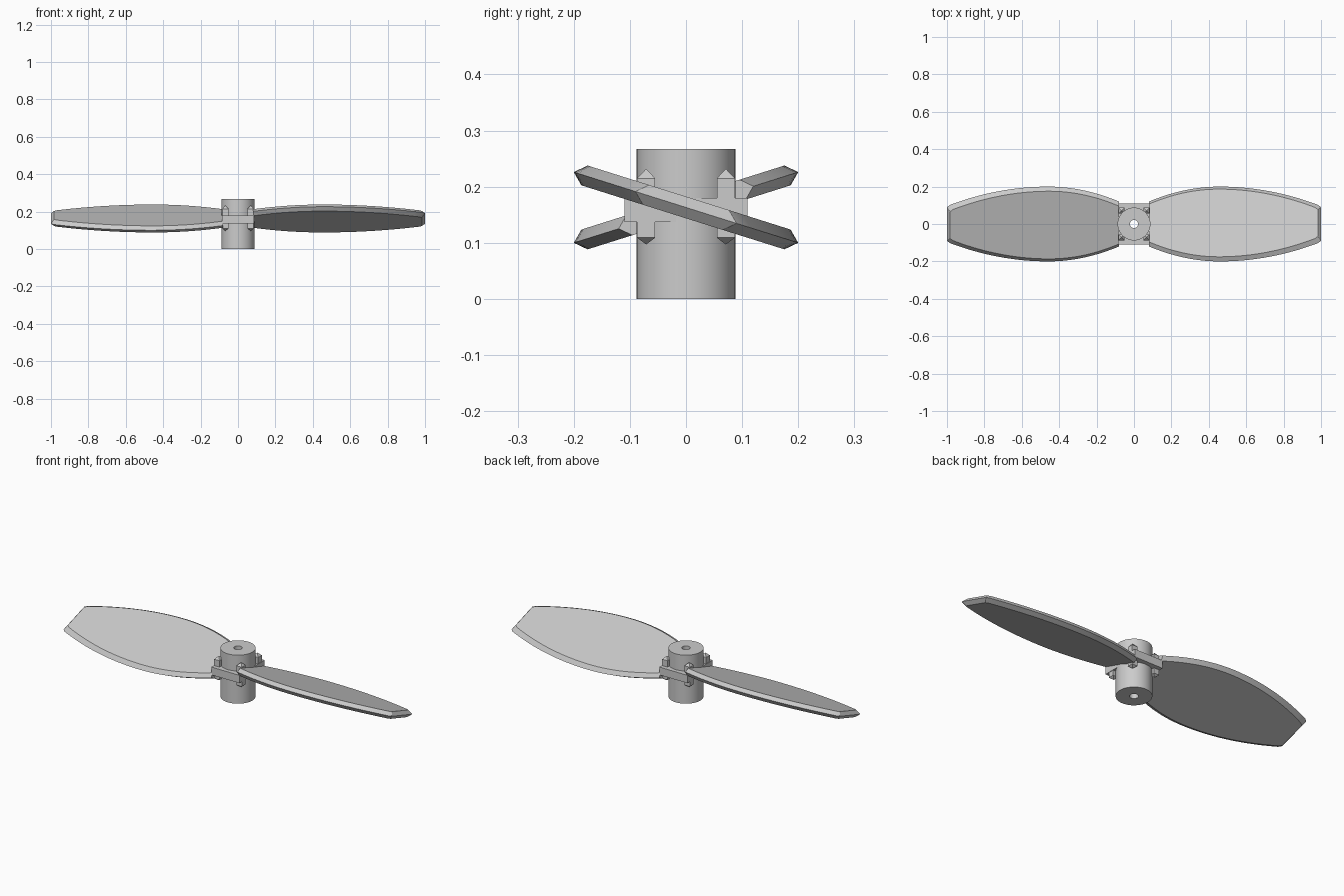
import bpy, bmesh, math
from mathutils import Matrix

if "Cube" in bpy.data.objects:
    bpy.data.objects.remove(bpy.data.objects["Cube"])

grey = bpy.data.materials.new("light_grey")
grey.diffuse_color = (0.6, 0.6, 0.6, 1)
grey.use_nodes = True
grey.node_tree.nodes["Principled BSDF"].inputs["Base Color"].default_value = grey.diffuse_color


def finish(name, bm, smooth=None):
    bmesh.ops.recalc_face_normals(bm, faces=bm.faces[:])
    me = bpy.data.meshes.new(name)
    bm.to_mesh(me)
    bm.free()
    me.materials.append(grey)
    ob = bpy.data.objects.new(name, me)
    bpy.context.collection.objects.link(ob)
    if smooth:
        bpy.ops.object.select_all(action='DESELECT')
        ob.select_set(True)
        bpy.context.view_layer.objects.active = ob
        bpy.ops.object.shade_smooth_by_angle(angle=math.radians(smooth))
    return ob


def bridge(bm, a, b):
    n = len(a)
    for i in range(n):
        j = (i + 1) % n
        bm.faces.new((a[i], a[j], b[j], b[i]))


# hub: tube with a shaft hole
N, R, BORE, H = 48, 0.088, 0.022, 0.267
bm = bmesh.new()
rings = [[bm.verts.new((r * math.cos(t * math.tau / N), r * math.sin(t * math.tau / N), z))
          for t in range(N)] for r, z in ((R, 0), (R, H), (BORE, H), (BORE, 0))]
for k in range(4):
    bridge(bm, rings[k], rings[(k + 1) % 4])
finish("hub", bm, 30)

# collar: rectangular block around the hub, open at the shaft hole
bm = bmesh.new()
outer, inner = [], []
for z in (0.137, 0.18):
    o, n = [], []
    for t in range(N):
        c, s = math.cos((t + .5) * math.tau / N), math.sin((t + .5) * math.tau / N)
        n.append(bm.verts.new((0.06 * c, 0.06 * s, z)))
    for x, y in ((1, 1), (-1, 1), (-1, -1), (1, -1)):
        o.append(bm.verts.new((0.086 * x, 0.11 * y, z)))
    outer.append(o)
    inner.append(n)
bridge(bm, *outer)
bridge(bm, *inner)
q = N // 4
for o, n in zip(outer, inner):
    for k in range(4):
        # fan from each corner, then join neighbouring corners
        start = k * q
        for i in range(start, start + q):
            bm.faces.new((o[k], n[i % N], n[(i + 1) % N]))
        bm.faces.new((o[k], n[(start + q) % N], o[(k + 1) % 4]))
finish("collar", bm)

# corner posts: small square posts with pointed ends
bm = bmesh.new()
for sx in (-1, 1):
    for sy in (-1, 1):
        cx, cy, r = 0.068 * sx, 0.071 * sy, 0.016
        lo, hi = [[bm.verts.new((cx + r * a, cy + r * b, z))
                   for a, b in ((1, 1), (-1, 1), (-1, -1), (1, -1))] for z in (0.109, 0.215)]
        bridge(bm, lo, hi)
        for ring, z in ((lo, 0.097), (hi, 0.232)):
            tip = bm.verts.new((cx, cy, z))
            for i in range(4):
                bm.faces.new((ring[i], ring[(i + 1) % 4], tip))
finish("corner_posts", bm)


# blades: pitched plates with a bowed outline and bevelled rim
X0, XM, PITCH = 0.08, 0.46, math.radians(17.5)


def half_width(x):
    if x < XM:
        return 0.2 - 0.08 * ((XM - x) / (XM - X0)) ** 2
    return 0.2 - 0.1 * ((x - XM) / 0.53) ** 2


stations = [X0 + (0.985 - X0) * i / 24 for i in range(25)]
for name, turn in (("right_blade", 0), ("left_blade", math.pi)):
    bm = bmesh.new()
    prev = None
    for x, w in [(x, half_width(x)) for x in stations] + [(1.0, 0.09)]:
        w /= math.cos(PITCH)
        xf = X0 + (x - X0) * 0.982
        v, t = w - 0.02, 0.0185
        sec = [bm.verts.new(p) for p in ((x, -w, 0), (xf, -v, t), (xf, v, t),
                                         (x, w, 0), (xf, v, -t), (xf, -v, -t))]
        if prev:
            bridge(bm, prev, sec)
        else:
            first = sec
        prev = sec
    for s in (first, prev):
        bm.faces.new((s[0], s[1], s[2], s[3]))
        bm.faces.new((s[0], s[3], s[4], s[5]))
    bm.transform(Matrix.Rotation(turn, 4, 'Z') @ Matrix.Translation((0, 0, 0.163))
                 @ Matrix.Rotation(-PITCH, 4, 'X'))
    finish(name, bm, 25)
